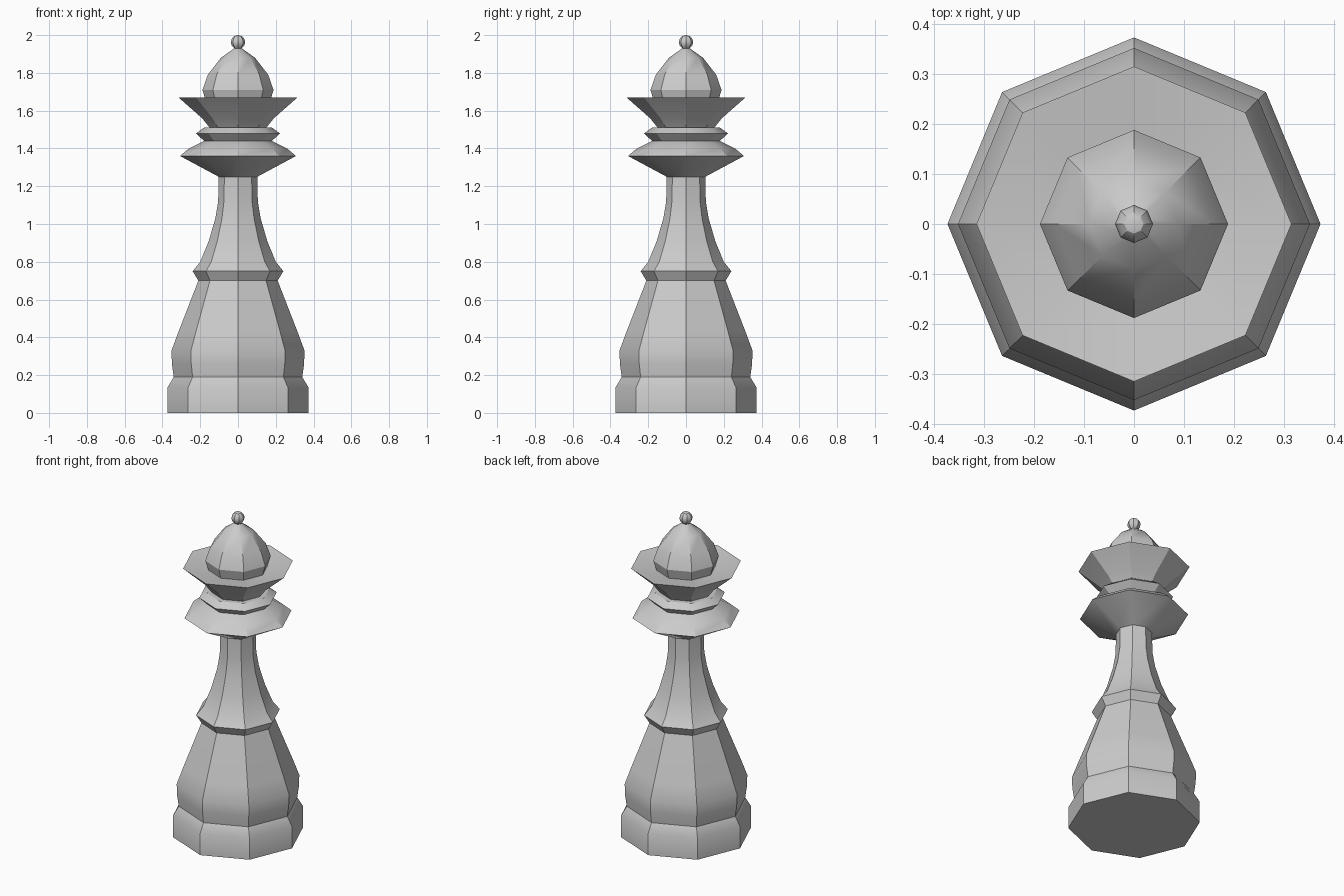
import bpy, bmesh
from math import cos, sin, pi, radians

if "Cube" in bpy.data.objects:
    bpy.data.objects.remove(bpy.data.objects["Cube"])

SIDES = 8


def lathe(name, profile):
    """Spin (radius, z) points into an eight-sided shell; radius 0 closes it."""
    bm = bmesh.new()
    rings = []
    for r, z in profile:
        n = SIDES if r > 0 else 1
        rings.append([bm.verts.new((r * cos(2 * pi * i / SIDES),
                                    r * sin(2 * pi * i / SIDES), z)) for i in range(n)])
    for a, b in zip(rings, rings[1:]):
        for i in range(SIDES):
            j = (i + 1) % SIDES
            if len(a) == 1:
                bm.faces.new((a[0], b[j], b[i]))
            elif len(b) == 1:
                bm.faces.new((a[i], a[j], b[0]))
            else:
                bm.faces.new((a[i], a[j], b[j], b[i]))
    me = bpy.data.meshes.new(name)
    bm.to_mesh(me)
    bm.free()
    ob = bpy.data.objects.new(name, me)
    bpy.context.collection.objects.link(ob)
    bpy.ops.object.select_all(action='DESELECT')
    ob.select_set(True)
    bpy.context.view_layer.objects.active = ob
    bpy.ops.object.shade_smooth_by_angle(angle=radians(30))
    return ob


# Foot and swelling lower body
lathe("base", [(0, 0), (0.373, 0), (0.373, 0.135), (0.34, 0.19), (0.35, 0.26),
               (0.352, 0.33), (0.315, 0.43), (0.21, 0.70)])

# Waist ridge and tapering stem
lathe("stem", [(0.21, 0.70), (0.24, 0.75), (0.20, 0.80), (0.155, 0.91),
               (0.12, 1.03), (0.105, 1.12), (0.102, 1.25)])

# Wide collar with the smaller ring above it
lathe("collar", [(0.102, 1.25), (0.307, 1.36), (0.26, 1.40), (0.18, 1.44)])
lathe("neck_ring", [(0.18, 1.44), (0.222, 1.48), (0.18, 1.51), (0.15, 1.51)])

# Flared crown with a shallow dish on top
lathe("crown", [(0.15, 1.51), (0.19, 1.56), (0.315, 1.67), (0.17, 1.65)])

# Domed head
lathe("head", [(0.17, 1.65), (0.188, 1.71), (0.16, 1.79), (0.09, 1.88),
               (0.02, 1.93)])

# Small ball on the tip
lathe("finial", [(0, 1.925)] + [(0.038 * sin(pi * k / 6), 1.9625 - 0.0375 * cos(pi * k / 6))
                                for k in range(1, 6)] + [(0, 2.0)])
